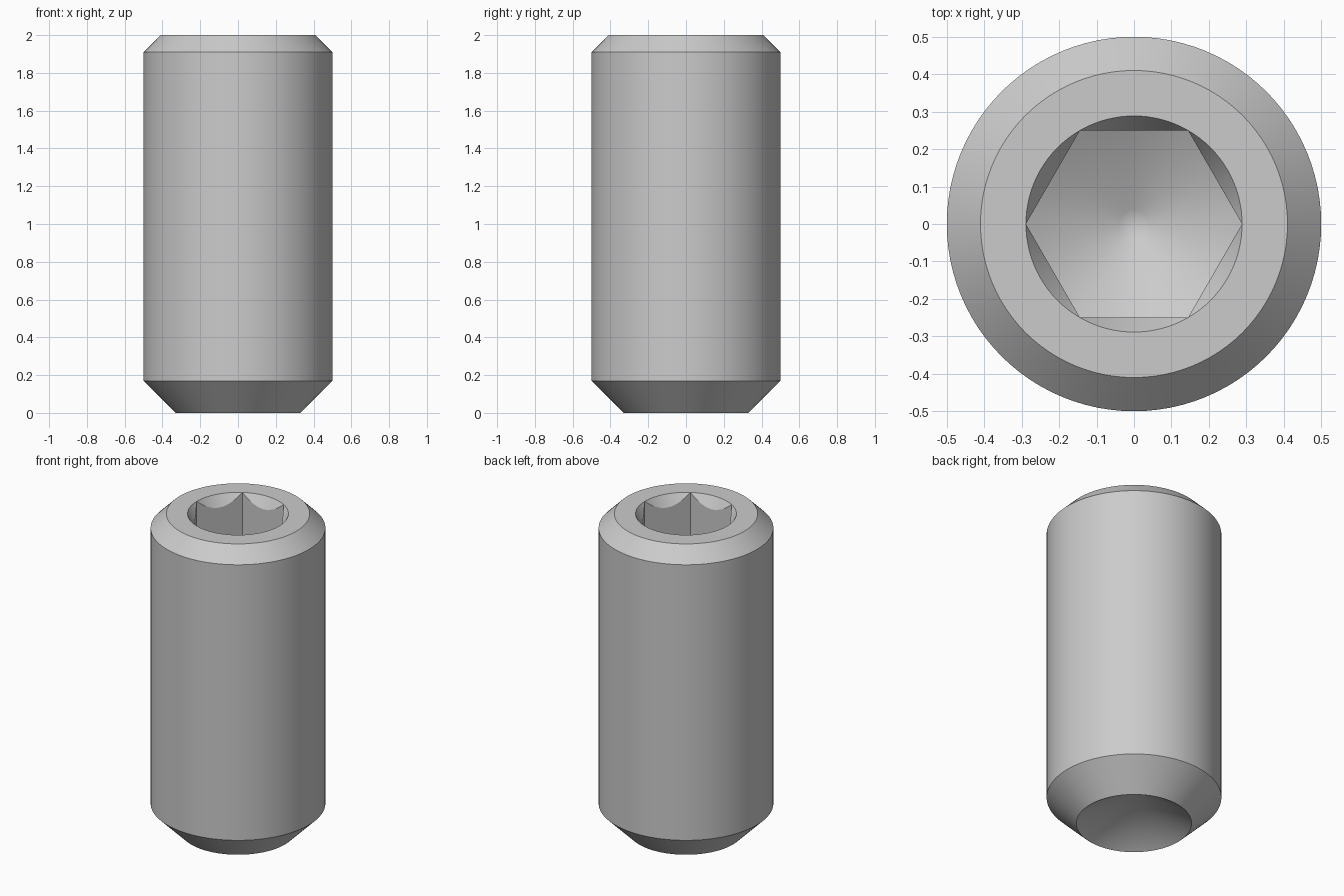
import bpy, bmesh
from math import cos, sin, tan, radians, pi

cube = bpy.data.objects.get("Cube")
if cube:
    bpy.data.objects.remove(cube, do_unlink=True)

SEGMENTS = 96                      # multiple of six, so hexagon corners land on vertices
FLAT = 0.25                        # half the width across the socket flats
CORNER = FLAT / cos(radians(30))   # socket corner radius
SLOPE = tan(radians(30))
SOCKET_Z = 1.375                   # height where the socket walls end


def hex_radius(a):
    return FLAT / cos(a % (pi / 3) - pi / 6)


def floor_z(r):
    return SOCKET_Z - (CORNER - r) * SLOPE


def circle(r, z):
    return lambda a: (r, z)


def countersink_edge(a):
    r = hex_radius(a)
    return r, 2 - (CORNER - r) / SLOPE


def socket_foot(a):
    r = hex_radius(a)
    return r, floor_z(r)


# Rings run from the cup point, up the outside and down into the socket
rings = [
    circle(0.33, 0), circle(0.5, 0.17), circle(0.5, 1.91), circle(0.41, 2),
    circle(CORNER, 2), countersink_edge, socket_foot, circle(0.04, floor_z(0.04)),
]

bm = bmesh.new()
loops = []
for ring in rings:
    loop = []
    for i in range(SEGMENTS):
        a = 2 * pi * i / SEGMENTS
        r, z = ring(a)
        loop.append(bm.verts.new((r * cos(a), r * sin(a), z)))
    loops.append(loop)

for low, high in zip(loops, loops[1:]):
    for i in range(SEGMENTS):
        j = (i + 1) % SEGMENTS
        bm.faces.new((low[i], low[j], high[j], high[i]))

# Conical cup at the bottom and drill tip in the socket
for loop, z in ((loops[0], 0.33 * SLOPE), (loops[-1], floor_z(0.04) - 0.01)):
    pole = bm.verts.new((0, 0, z))
    for i in range(SEGMENTS):
        bm.faces.new((loop[i], loop[(i + 1) % SEGMENTS], pole))

# Countersink touches the rim at the hexagon corners
bmesh.ops.remove_doubles(bm, verts=bm.verts[:], dist=0.00005)
bmesh.ops.recalc_face_normals(bm, faces=bm.faces[:])

mesh = bpy.data.meshes.new("set_screw")
bm.to_mesh(mesh)
bm.free()
screw = bpy.data.objects.new("set_screw", mesh)
bpy.context.collection.objects.link(screw)

# Plain steel
steel = bpy.data.materials.new("steel_grey")
steel.use_nodes = True
colour = (0.6, 0.6, 0.6, 1)
steel.diffuse_color = colour
steel.node_tree.nodes["Principled BSDF"].inputs["Base Color"].default_value = colour
mesh.materials.append(steel)

bpy.ops.object.select_all(action="DESELECT")
screw.select_set(True)
bpy.context.view_layer.objects.active = screw
bpy.ops.object.shade_smooth_by_angle(angle=radians(25))
